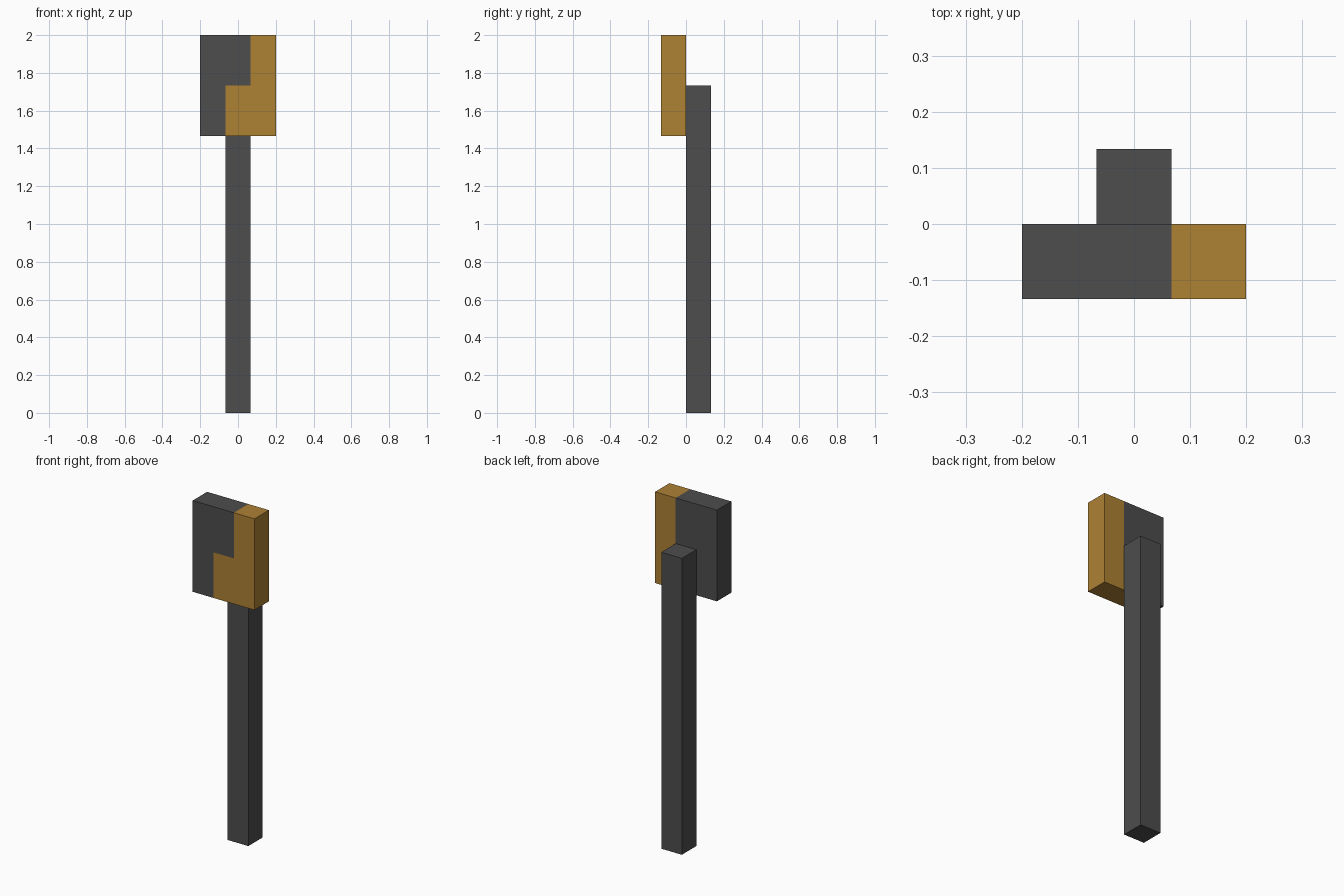
import bpy
import bmesh
from mathutils import Vector

default = bpy.data.objects.get("Cube")
if default:
    bpy.data.objects.remove(default, do_unlink=True)

U = 2 / 15  # module: every part is a whole number of these


def make_material(name, rgb):
    mat = bpy.data.materials.new(name)
    mat.use_nodes = True
    color = (*rgb, 1.0)
    mat.diffuse_color = color
    bsdf = mat.node_tree.nodes["Principled BSDF"]
    bsdf.inputs["Base Color"].default_value = color
    bsdf.inputs["Roughness"].default_value = 0.8
    return mat


grey = make_material("dark grey", (0.074, 0.074, 0.074))
amber = make_material("amber", (0.423, 0.220, 0.034))


def make_box(name, low, high, materials, cuts=(), rule=None):
    """Box between two corners, sliced by planes and coloured by a face rule."""
    low, high = Vector(low), Vector(high)
    bm = bmesh.new()
    bmesh.ops.create_cube(bm, size=1)
    for v in bm.verts:
        v.co = (low + high) / 2 + v.co * (high - low)
    for point, normal in cuts:
        bmesh.ops.bisect_plane(bm, geom=bm.verts[:] + bm.edges[:] + bm.faces[:],
                               plane_co=point, plane_no=normal)
    if rule:
        for f in bm.faces:
            f.material_index = rule(f.calc_center_median())
    mesh = bpy.data.meshes.new(name)
    bm.to_mesh(mesh)
    bm.free()
    for mat in materials:
        mesh.materials.append(mat)
    obj = bpy.data.objects.new(name, mesh)
    bpy.context.collection.objects.link(obj)
    return obj


# Post standing behind the panel
post_top = 13 * U
make_box("post", (-U / 2, 0, 0), (U / 2, U, post_top), [grey])


# Panel on the post, divided by a stepped colour boundary
def panel_colour(c):
    boundary = U / 2 if c.z > post_top else -U / 2
    return 1 if c.x > boundary else 0


make_box("panel", (-1.5 * U, -U, 11 * U), (1.5 * U, 0, 15 * U), [grey, amber],
         cuts=[((-U / 2, 0, 0), (1, 0, 0)),
               ((U / 2, 0, 0), (1, 0, 0)),
               ((0, 0, post_top), (0, 0, 1))],
         rule=panel_colour)
